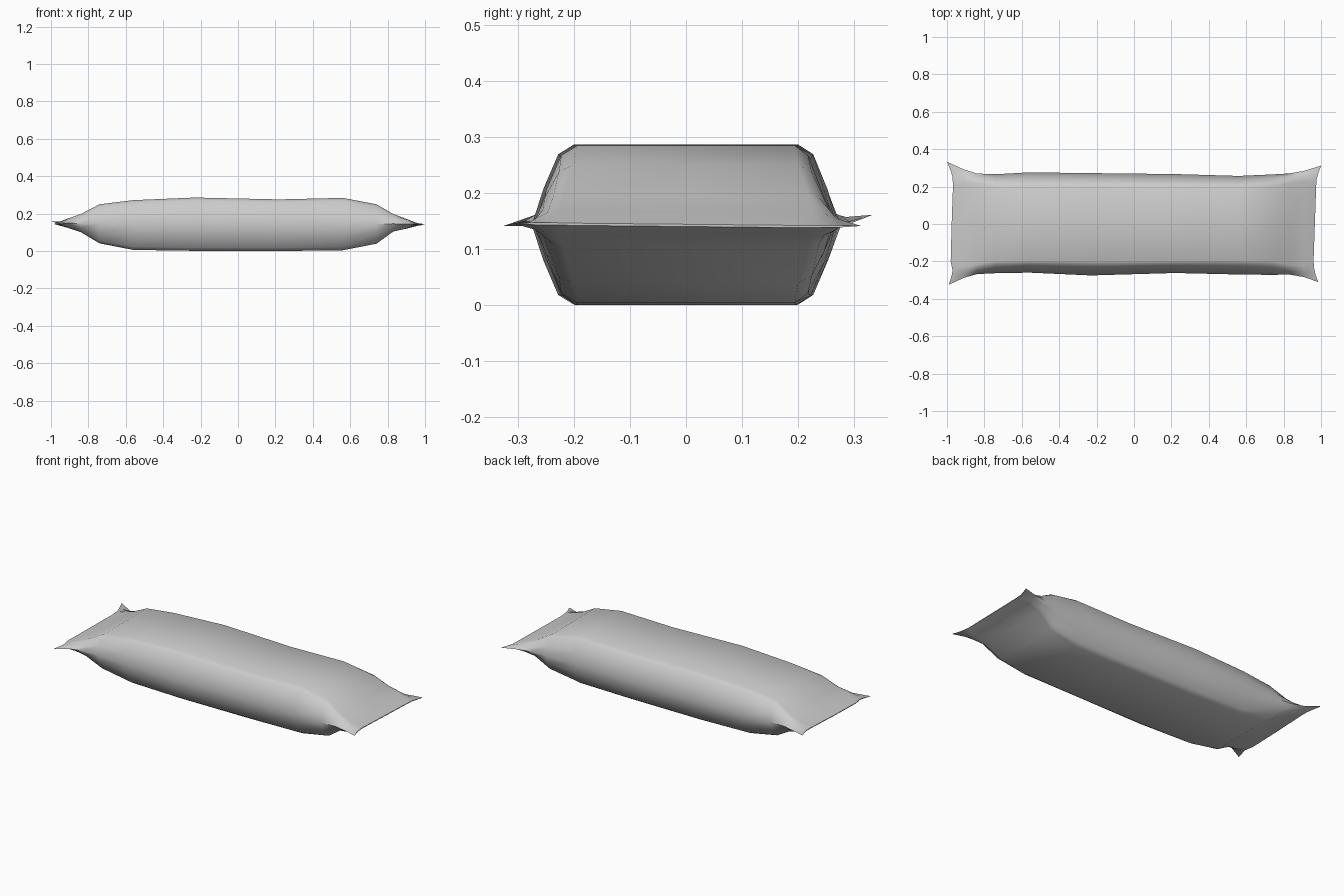
import bpy, bmesh

if "Cube" in bpy.data.objects:
    bpy.data.objects.remove(bpy.data.objects["Cube"])

# Lengthwise stations: x, top z, bottom z, seam z, front side y, back side y, shoulder half width
stations = [
    (-0.91, 0.178, 0.128, 0.153, -0.288, 0.292, 0.225),
    (-0.84, 0.202, 0.105, 0.152, -0.268, 0.270, 0.215),
    (-0.74, 0.254, 0.045, 0.150, -0.263, 0.266, 0.198),
    (-0.56, 0.276, 0.010, 0.146, -0.260, 0.276, 0.196),
    (-0.23, 0.290, 0.005, 0.147, -0.275, 0.272, 0.200),
    (0.22, 0.280, 0.004, 0.145, -0.262, 0.267, 0.196),
    (0.56, 0.288, 0.008, 0.147, -0.270, 0.257, 0.194),
    (0.74, 0.254, 0.043, 0.148, -0.272, 0.265, 0.200),
    (0.83, 0.202, 0.108, 0.150, -0.270, 0.270, 0.218),
    (0.91, 0.172, 0.126, 0.148, -0.284, 0.284, 0.225),
]
# Rounded shoulder: (blend from shoulder to side, height fraction)
corner = [(1.0, 0.0), (0.72, 0.45), (0.37, 0.88), (0.0, 1.0)]


def half_loop(top, seam, front, back, sh):
    """Points from the front seam over the face to the back seam."""
    pts = [(-sh + (front + sh) * t, seam + (top - seam) * h) for t, h in corner]
    pts.append((0.0, top))
    pts += [(sh + (back - sh) * t, seam + (top - seam) * h) for t, h in reversed(corner)]
    return pts


def ring(x, top, bottom, seam, front, back, sh):
    upper = half_loop(top, seam, front, back, sh)
    lower = half_loop(bottom, seam, front, back, sh)
    return [(x, y, z) for y, z in upper + lower[-2:0:-1]]


def crimp_ring(edge):
    """Thin flared end of the wrapper; edge gives x, y, z from front to back."""
    t = 0.002
    upper = [(x, y, z + (t if 0 < i < len(edge) - 1 else 0)) for i, (x, y, z) in enumerate(edge)]
    lower = [(x, y, z - t) for x, y, z in edge[-2:0:-1]]
    return upper + lower


left_edge = [(-0.99, -0.325, 0.145), (-0.975, -0.275, 0.147), (-0.97, -0.25, 0.148),
             (-0.98, -0.20, 0.149), (-0.975, 0, 0.150), (-0.968, 0.20, 0.153),
             (-0.97, 0.25, 0.155), (-0.98, 0.285, 0.159), (-1.0, 0.333, 0.165)]
right_edge = [(0.985, -0.31, 0.150), (0.97, -0.27, 0.149), (0.964, -0.24, 0.149),
              (0.96, -0.20, 0.148), (0.967, 0, 0.146), (0.974, 0.20, 0.144),
              (0.976, 0.24, 0.144), (0.985, 0.27, 0.144), (1.0, 0.312, 0.145)]

# Loft the wrapper through all rings
rings = [crimp_ring(left_edge)] + [ring(*s) for s in stations] + [crimp_ring(right_edge)]
low = min(p[2] for r in rings for p in r)
bm = bmesh.new()
loops = [[bm.verts.new((x, y, z - low)) for x, y, z in r] for r in rings]
n = len(loops[0])
for a, b in zip(loops, loops[1:]):
    for i in range(n):
        j = (i + 1) % n
        bm.faces.new((a[i], a[j], b[j], b[i]))

# Close the thin crimped ends with strips
for lp in (loops[0], loops[-1]):
    for i in range(n // 2):
        quad = [lp[i], lp[i + 1], lp[(n - i - 1) % n], lp[(n - i) % n]]
        bm.faces.new(list(dict.fromkeys(quad)))
bmesh.ops.recalc_face_normals(bm, faces=bm.faces)
mesh = bpy.data.meshes.new("bar_wrapper")
bm.to_mesh(mesh)
bm.free()
wrapper = bpy.data.objects.new("bar_wrapper", mesh)
bpy.context.collection.objects.link(wrapper)
bpy.context.view_layer.objects.active = wrapper
wrapper.select_set(True)
bpy.ops.object.shade_smooth_by_angle(angle=0.9)
